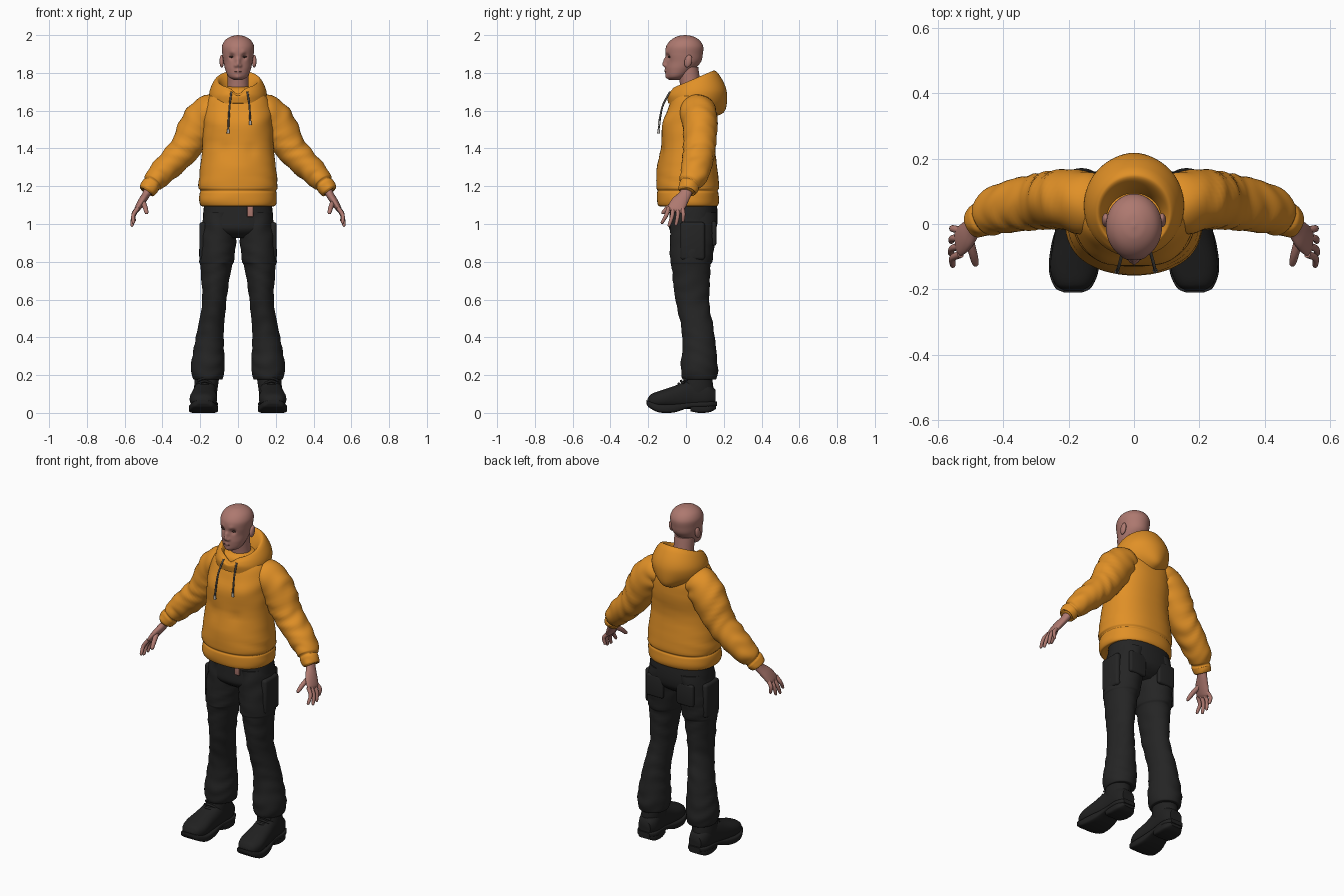
import bpy, bmesh, math
from mathutils import Vector, Matrix

if "Cube" in bpy.data.objects:
    bpy.data.objects.remove(bpy.data.objects["Cube"], do_unlink=True)

X, Y, Z = Vector((1, 0, 0)), Vector((0, 1, 0)), Vector((0, 0, 1))


def material(name, red, green, blue):
    mat = bpy.data.materials.new(name)
    mat.use_nodes = True
    mat.diffuse_color = (red, green, blue, 1)
    shader = mat.node_tree.nodes["Principled BSDF"]
    shader.inputs["Base Color"].default_value = (red, green, blue, 1)
    shader.inputs["Roughness"].default_value = 0.8
    return mat


skin = material("skin", .42, .19, .16)
orange = material("orange cloth", .75, .28, .02)
black = material("black cloth", .018, .018, .018)
leather = material("black leather", .015, .015, .015)
cord = material("grey cord", .12, .11, .1)
metal = material("pale metal", .45, .43, .4)
dark = material("dark eye", .06, .03, .025)


def finish(name, bm, mat, mirror=False):
    """Turn a bmesh into a smooth object, optionally mirrored across x."""
    bmesh.ops.recalc_face_normals(bm, faces=bm.faces)
    mesh = bpy.data.meshes.new(name)
    bm.to_mesh(mesh)
    bm.free()
    mesh.materials.append(mat)
    obj = bpy.data.objects.new(name, mesh)
    bpy.context.collection.objects.link(obj)
    bpy.ops.object.select_all(action='DESELECT')
    obj.select_set(True)
    bpy.context.view_layer.objects.active = obj
    bpy.ops.object.shade_smooth_by_angle(angle=math.radians(50))
    if mirror:
        obj.modifiers.new("Mirror", 'MIRROR')
    return obj


def smooth_rings(rings, steps):
    """Spline through ring settings, spaced by the distance between them."""
    keys = [Vector(tuple(r) + (0,) * (6 - len(r))) for r in rings]
    times = [0]
    for one, two in zip(keys, keys[1:]):
        times.append(times[-1] + (two - one).length)
    last = len(keys) - 1
    slopes = []
    for i in range(last + 1):
        low, high = max(i - 1, 0), min(i + 1, last)
        slopes.append((keys[high] - keys[low]) / (times[high] - times[low]))
    result = []
    for i in range(last):
        span = times[i + 1] - times[i]
        for k in range(steps):
            t = k / steps
            blend = t * t * (3 - 2 * t)
            result.append(keys[i] * (1 - blend) + keys[i + 1] * blend
                          + slopes[i] * (span * t * (1 - t) ** 2)
                          - slopes[i + 1] * (span * t * t * (1 - t)))
    return result + [keys[-1]]


def loft(name, mat, rings, axis=None, ref=Y, sides=32, steps=5,
         power=2.0, folds=0.0, mirror=False):
    """Skin rings of x, y, z, half width, half depth and lean."""
    bm = bmesh.new()
    dense = smooth_rings(rings, steps)
    centres = [Vector(r[:3]) for r in dense]
    loops, travelled = [], 0
    for i, ring in enumerate(dense):
        before, after = centres[max(i - 1, 0)], centres[min(i + 1, len(dense) - 1)]
        along = axis or (after - before).normalized()
        depth = (ref - along * ref.dot(along)).normalized()
        width = depth.cross(along)
        travelled += (centres[i] - before).length
        loop = []
        for k in range(sides):
            angle = math.tau * k / sides
            c, s = math.cos(angle), math.sin(angle)
            c = math.copysign(abs(c) ** (2 / power), c)
            s = math.copysign(abs(s) ** (2 / power), s)
            wave = math.sin(travelled * 75 + 2 * math.sin(angle * 2 + travelled * 9))
            grow = 1 + folds * wave * math.sin(angle + travelled * 11)
            loop.append(bm.verts.new(centres[i] + width * (ring[3] * c * grow)
                                     + depth * (ring[4] * s * grow) + along * (ring[5] * s)))
        loops.append(loop)
    for low, high in zip(loops, loops[1:]):
        for k in range(sides):
            n = (k + 1) % sides
            bm.faces.new((low[k], low[n], high[n], high[k]))
    bm.faces.new(loops[0])
    bm.faces.new(loops[-1])
    return finish(name, bm, mat, mirror)


def push(obj, centre, radius, offset, both=True):
    """Soft sculpting dab, repeated on the other side when wanted."""
    for sign in ((1, -1) if both else (1,)):
        flip = Vector((sign, 1, 1))
        spot, move = Vector(centre) * flip, Vector(offset) * flip
        for v in obj.data.vertices:
            v.co += move * math.exp(-((v.co - spot).length / radius) ** 2)


def blob(name, mat, centre, size, mirror=False, tilt=0.0):
    bm = bmesh.new()
    place = (Matrix.Translation(centre) @ Matrix.Rotation(tilt, 4, 'X')
             @ Matrix.Diagonal((*size, 1)))
    bmesh.ops.create_uvsphere(bm, u_segments=20, v_segments=12, radius=1, matrix=place)
    return finish(name, bm, mat, mirror)


def panel(name, mat, centre, size, bevel, mirror=False):
    bm = bmesh.new()
    bmesh.ops.create_cube(bm, size=1, matrix=Matrix.Translation(centre) @ Matrix.Diagonal((*size, 1)))
    bmesh.ops.bevel(bm, geom=list(bm.edges), offset=bevel, segments=3, affect='EDGES', profile=.5)
    return finish(name, bm, mat, mirror)


# Head, with the face sculpted by dabs
head = loft("head", skin, [
    (0, -.06, 1.762, .02, .025), (0, -.05, 1.78, .05, .05), (0, -.03, 1.82, .068, .076),
    (0, -.012, 1.86, .077, .092), (0, -.01, 1.9, .083, .099), (0, -.007, 1.94, .085, .098),
    (0, -.005, 1.972, .069, .077), (0, -.005, 1.993, .037, .042), (0, -.005, 2, .004, .005)],
    axis=Z, sides=96, steps=10)
push(head, (.034, -.1, 1.885), .017, (0, .013, 0))
push(head, (.03, -.105, 1.907), .015, (0, -.005, 0))
push(head, (0, -.108, 1.868), .013, (0, -.014, 0), both=False)
push(head, (0, -.112, 1.845), .014, (0, -.026, 0), both=False)
push(head, (.013, -.108, 1.838), .009, (0, -.008, 0))
push(head, (0, -.105, 1.81), .014, (0, -.008, 0), both=False)
push(head, (0, -.1, 1.775), .02, (0, -.009, 0), both=False)
blob("mouth", dark, (0, -.108, 1.805), (.022, .004, .0018))
blob("eyes", dark, (.034, -.089, 1.885), (.013, .006, .005), mirror=True)
blob("ears", skin, (.086, .012, 1.862), (.012, .02, .034), mirror=True, tilt=-.25)
loft("neck", skin, [(0, .035, 1.62, .07, .065), (0, .025, 1.72, .057, .055),
                    (0, .01, 1.83, .058, .055)], axis=Z)

# Hoodie body, sleeves and hood
body = loft("hoodie_body", orange, [
    (0, .01, 1.1, .17, .13), (0, .01, 1.095, .195, .155), (0, .01, 1.12, .205, .164),
    (0, .01, 1.165, .203, .162), (0, .01, 1.175, .199, .158), (0, .01, 1.19, .209, .165),
    (0, .01, 1.26, .205, .16), (0, .012, 1.4, .189, .143), (0, .022, 1.52, .185, .146),
    (0, .033, 1.6, .182, .13), (0, .035, 1.67, .155, .108), (0, .03, 1.71, .1, .085),
    (0, .03, 1.73, .05, .05)], axis=Z, power=2.3, sides=64, folds=.008)
push(body, (0, -.13, 1.3), .08, (0, -.01, 0), both=False)
push(body, (.07, -.13, 1.39), .03, (0, .008, 0))
push(body, (.1, -.1, 1.55), .07, (0, -.012, 0))

loft("sleeves", orange, [
    (.09, .06, 1.6, .07, .08), (.15, .065, 1.59, .095, .095), (.21, .075, 1.52, .1, .092),
    (.28, .07, 1.4, .082, .085), (.345, .06, 1.33, .075, .082), (.41, .045, 1.265, .067, .075),
    (.448, .025, 1.222, .056, .062), (.456, .02, 1.212, .046, .052),
    (.464, .015, 1.202, .05, .054), (.482, .005, 1.175, .044, .048),
    (.484, .004, 1.172, .03, .034)], folds=.045, mirror=True, sides=40, steps=7)

hood = loft("hood", orange, [
    (0, .03, 1.61, .14, .125, -.03), (0, .05, 1.66, .152, .15, -.02),
    (0, .06, 1.705, .15, .153, .005), (0, .046, 1.75, .13, .13, .04),
    (0, .035, 1.765, .11, .11, .047), (0, .025, 1.73, .088, .085, .035),
    (0, .02, 1.67, .07, .06, .01)], axis=Z, sides=64, steps=6)
push(hood, (0, -.08, 1.715), .03, (0, .006, -.032), both=False)
push(hood, (0, .19, 1.63), .06, (0, .012, -.03), both=False)

# Drawstrings with metal tips
for name, path in (("right", [(-.035, -.085, 1.7), (-.045, -.125, 1.62), (-.052, -.145, 1.5)]),
                   ("left", [(.05, -.085, 1.7), (.06, -.122, 1.63), (.065, -.142, 1.545)])):
    loft(name + "_drawstring", cord, [(*p, .005, .005) for p in path], sides=10)
    end = Vector(path[-1])
    loft(name + "_drawstring_tip", metal, [(*end, .007, .007), (*(end - Z * .022), .008, .008)], sides=10)

# Hands: palm, four fingers and a thumb
loft("palms", skin, [
    (.462, .015, 1.205, .026, .032), (.487, -.005, 1.155, .021, .032),
    (.512, -.035, 1.115, .02, .043), (.533, -.055, 1.08, .015, .044),
    (.54, -.06, 1.066, .008, .036)], mirror=True)


def finger(name, base, bend, tip, thick):
    sizes = (thick * 1.1, thick, thick * .75)
    rings = [(*p, s, s) for p, s in zip((base, bend, tip), sizes)]
    beyond = Vector(tip) + (Vector(tip) - Vector(bend)).normalized() * thick * .7
    loft(name, skin, rings + [(*beyond, thick * .2, thick * .2)], sides=14, mirror=True)


for i, (label, drop) in enumerate((("index", .015), ("middle", 0), ("ring", .005), ("little", .025))):
    y = -.092 + i * .024
    finger(label + "_fingers", (.53, y, 1.085), (.554, y - .012 + i * .006, 1.04 + drop / 2),
           (.561 - drop / 2, y - .035 + i * .013, .992 + drop), .0105)
finger("thumbs", (.505, -.045, 1.12), (.492, -.09, 1.09), (.484, -.122, 1.06), .013)

# Trousers: hips, legs, cargo pockets and belt end
loft("trouser_hips", black, [
    (0, .04, 1.14, .175, .12), (0, .04, 1.03, .186, .128),
    (0, .035, .97, .18, .122), (0, .035, .925, .1, .07)], axis=Z, power=2.3)
loft("trouser_legs", black, [
    (.095, .04, 1.06, .085, .12), (.104, .036, .93, .095, .12), (.114, .027, .8, .092, .111),
    (.115, .027, .785, .085, .104), (.122, .03, .66, .069, .095), (.127, .037, .57, .064, .087),
    (.145, .062, .44, .07, .085), (.155, .07, .33, .081, .09), (.16, .07, .24, .089, .098),
    (.16, .073, .18, .078, .09), (.16, .073, .178, .06, .07)],
    axis=-Z, folds=.03, mirror=True, sides=40, steps=6)
panel("cargo_pockets", black, (.187, .035, .91), (.036, .13, .2), .015, mirror=True)
panel("back_pockets", black, (.1, .148, .95), (.11, .025, .13), .011, mirror=True)
panel("belt_end", skin, (.065, -.1, 1.075), (.034, .012, .075), .004)

# Boots: shaft, foot, sole and heel
loft("boot_shafts", leather, [
    (.16, .07, .26, .058, .066), (.163, .065, .2, .064, .072),
    (.17, .06, .13, .062, .085), (.172, .06, .07, .055, .085)], axis=-Z, mirror=True)
loft("boot_feet", leather, [
    (.186, -.203, .06, .028, .016), (.186, -.185, .065, .054, .034),
    (.184, -.135, .072, .072, .046), (.18, -.05, .085, .066, .062),
    (.173, .03, .1, .06, .078), (.169, .11, .095, .058, .068),
    (.168, .155, .085, .04, .04)], axis=Y, ref=Z, power=2.4, mirror=True)
loft("boot_soles", leather, [
    (.186, -.21, .058, .026, .01), (.186, -.195, .045, .055, .017),
    (.184, -.14, .024, .076, .022), (.18, -.06, .025, .072, .022), (.173, .02, .042, .058, .014),
    (.169, .12, .046, .062, .014), (.168, .163, .048, .04, .012)],
    axis=Y, ref=Z, power=5, mirror=True)
loft("boot_heels", leather, [
    (.171, .025, .03, .054, .022), (.169, .07, .024, .06, .024),
    (.168, .125, .026, .058, .022), (.168, .158, .036, .036, .016)],
    axis=Y, ref=Z, power=5, mirror=True)
for i in range(4):
    y, z = -.035 + i * .013, .152 + i * .015
    loft("boot_lace_" + str(i + 1), cord if i > 3 else leather, [
        (.14, y + .012, z - .012, .006, .006), (.177, y - .004, z + .002, .007, .007),
        (.214, y + .012, z - .012, .006, .006)], sides=10, mirror=True)
